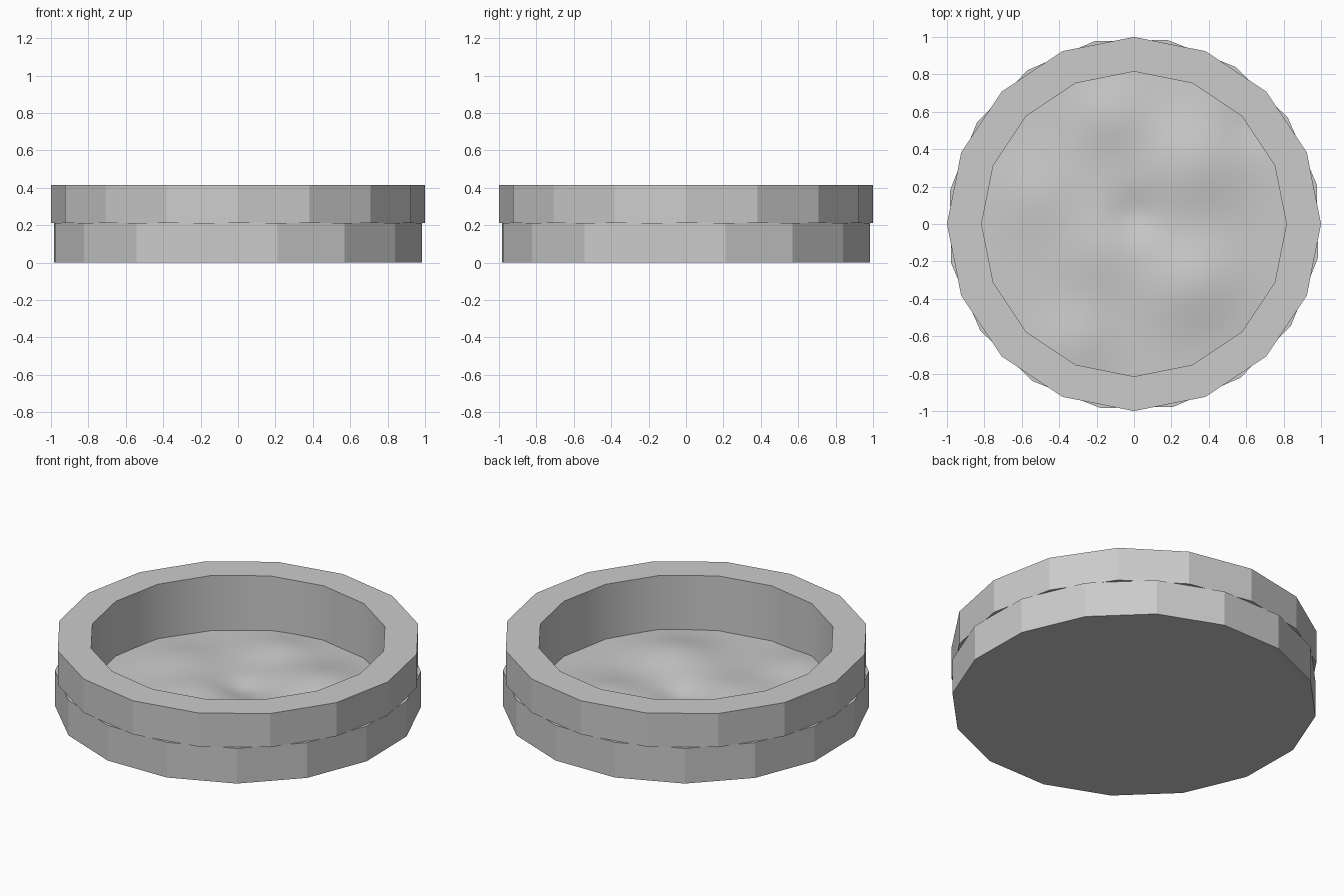
import bpy, bmesh, math

if "Cube" in bpy.data.objects:
    bpy.data.objects.remove(bpy.data.objects["Cube"])

SIDES = 16
INNER = 0.815


def make_object(name, bm):
    bmesh.ops.recalc_face_normals(bm, faces=bm.faces)
    mesh = bpy.data.meshes.new(name)
    bm.to_mesh(mesh)
    bm.free()
    obj = bpy.data.objects.new(name, mesh)
    bpy.context.collection.objects.link(obj)
    return obj


def lathe(name, profile, turn=0.0, closed=False, smooth_bands=()):
    """Sweep (radius, z) points round z; a closed profile makes a ring, else ends are capped."""
    bm = bmesh.new()
    rings = []
    for r, z in profile:
        angles = [turn + math.tau * i / SIDES for i in range(SIDES)]
        rings.append([bm.verts.new((r * math.cos(a), r * math.sin(a), z)) for a in angles])
    bands = len(rings) if closed else len(rings) - 1
    for b in range(bands):
        lo, hi = rings[b], rings[(b + 1) % len(rings)]
        for i in range(SIDES):
            j = (i + 1) % SIDES
            face = bm.faces.new((lo[i], lo[j], hi[j], hi[i]))
            face.smooth = b in smooth_bands
    if not closed:
        bm.faces.new(rings[0])
        bm.faces.new(rings[-1])
    return make_object(name, bm)


# Lower course: a shallow cup, turned about half a side
lathe("lower_basin", [(1, 0), (1, 0.212), (0.86, 0.212), (0.86, 0.02)],
      turn=math.radians(12.15))

# Upper course: rim with a smooth lining that runs down into the cup
lathe("upper_rim", [(1, 0.212), (1, 0.415), (INNER, 0.415), (INNER, 0.03),
                    (0.84, 0.03), (0.84, 0.212)], closed=True, smooth_bands=(2,))

# Rippled filling: gentle mounds (x, y, radius, height)
MOUNDS = [(0.32, 0.32, 0.27, 0.06), (0.32, -0.32, 0.25, 0.06),
          (-0.2, -0.15, 0.24, 0.035), (-0.12, 0.58, 0.18, 0.035),
          (-0.5, 0.15, 0.22, 0.03), (-0.3, -0.62, 0.18, 0.03),
          (0.0, 0.05, 0.12, -0.03), (0.62, 0.55, 0.13, -0.03)]


def fill_height(x, y):
    return 0.082 + sum(h * math.exp(-((x - cx) ** 2 + (y - cy) ** 2) / (r * r))
                       for cx, cy, r, h in MOUNDS)


bm = bmesh.new()
STEPS, RINGS = 64, 18
centre = bm.verts.new((0, 0, fill_height(0, 0)))
previous = None
for k in range(1, RINGS + 1):
    ring = []
    for i in range(STEPS):
        a = math.tau * i / STEPS
        # follow the flat sides of the lining
        off = a % (math.tau / SIDES) - math.pi / SIDES
        r = INNER * k / RINGS * math.cos(math.pi / SIDES) / math.cos(off)
        x, y = r * math.cos(a), r * math.sin(a)
        ring.append(bm.verts.new((x, y, fill_height(x, y))))
    for i in range(STEPS):
        j = (i + 1) % STEPS
        if previous:
            bm.faces.new((previous[i], ring[i], ring[j], previous[j]))
        else:
            bm.faces.new((centre, ring[i], ring[j]))
    previous = ring
for face in bm.faces:
    face.smooth = True
    face.normal_update()
water = make_object("water_surface", bm)
if water.data.polygons[0].normal.z < 0:
    water.data.flip_normals()
